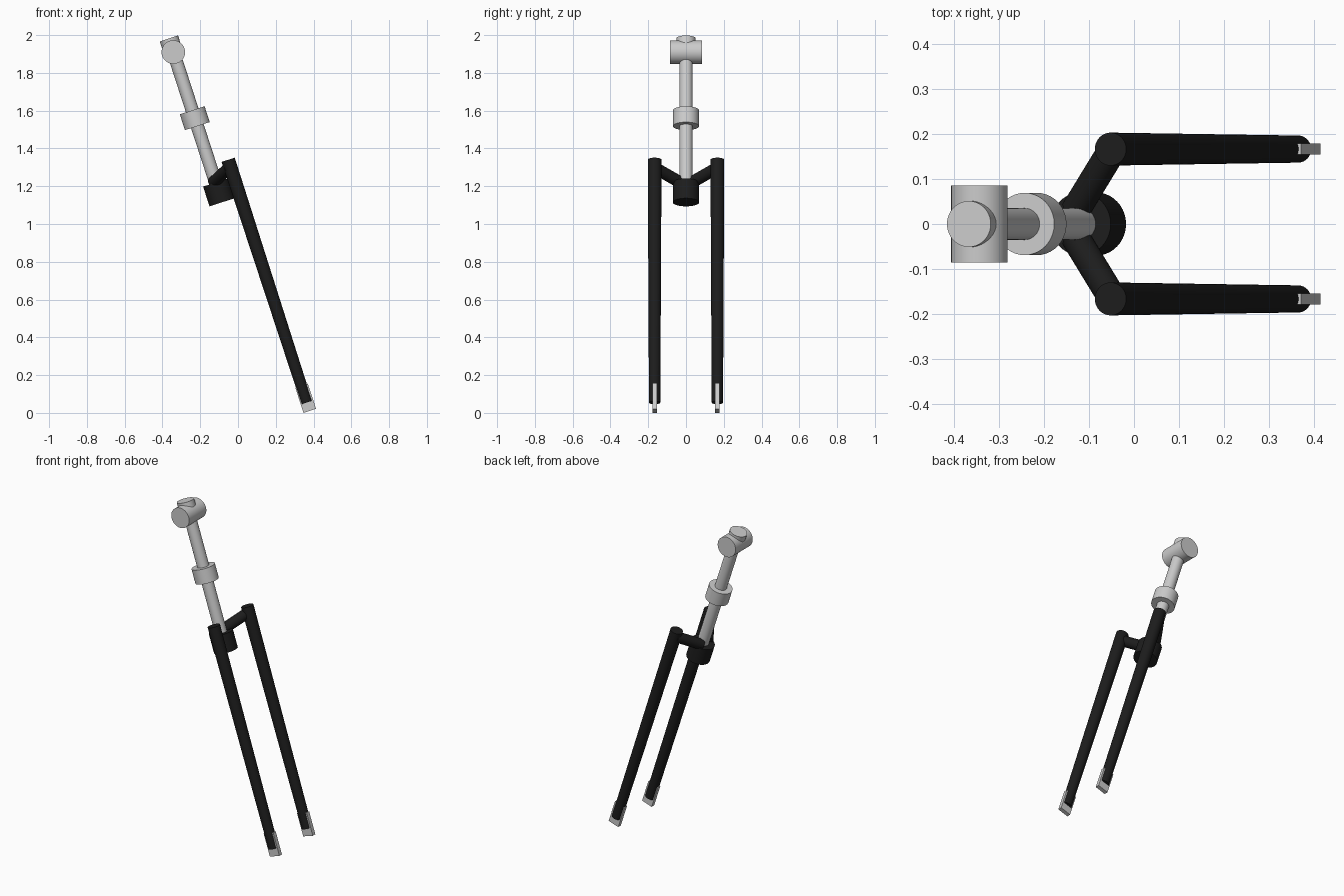
import bpy, math
from mathutils import Vector, Matrix

if "Cube" in bpy.data.objects:
    bpy.data.objects.remove(bpy.data.objects["Cube"])

RAKE = math.radians(18)
UP = Vector((-math.sin(RAKE), 0, math.cos(RAKE)))   # steering axis, pointing up
TOP = Vector((-0.3425, 0, 1.91))                    # centre of the bar clamp


def material(name, rgb):
    m = bpy.data.materials.new(name)
    m.diffuse_color = (*rgb, 1)
    m.use_nodes = True
    m.node_tree.nodes["Principled BSDF"].inputs["Base Color"].default_value = m.diffuse_color
    return m


BLACK = material("matte black", (0.012, 0.012, 0.012))
SILVER = material("light grey", (0.6, 0.6, 0.6))


def tube(name, a, b, r1, r2, mat):
    """Round bar from a (radius r1) to b (radius r2)."""
    a, b = Vector(a), Vector(b)
    d = b - a
    bpy.ops.mesh.primitive_cone_add(vertices=40, radius1=r1, radius2=r2, depth=d.length)
    o = bpy.context.object
    o.name = name
    o.matrix_world = Matrix.Translation((a + b) / 2) @ d.to_track_quat('Z', 'Y').to_matrix().to_4x4()
    o.data.materials.append(mat)
    bpy.ops.object.shade_smooth_by_angle(angle=math.radians(35))
    return o


def on_axis(z):
    """Point on the steering axis at height z."""
    return TOP + UP * ((z - TOP.z) / UP.z)


# Steering column with its collar, bar clamp and cap
tube("steerer", on_axis(1.15), on_axis(1.91), 0.035, 0.035, SILVER)
mid = on_axis(1.56)
tube("headset_collar", mid - UP * 0.044, mid + UP * 0.044, 0.069, 0.069, SILVER)
tube("bar_clamp", TOP - Vector((0, 0.085, 0)), TOP + Vector((0, 0.085, 0)), 0.0625, 0.0625, SILVER)
tube("top_cap", TOP, TOP + UP * 0.076, 0.051, 0.051, SILVER)

# Crown
base = on_axis(1.115)
tube("crown", base, base + UP * 0.11, 0.07, 0.07, BLACK)

# Two legs, each with a crown arm and an axle plate
for side, s in (("left", 1), ("right", -1)):
    y = 0.166 * s
    tube(side + "_leg", (0.364, y, 0.055), (-0.052, y, 1.34), 0.03, 0.0365, BLACK)
    tube(side + "_crown_arm", (-0.13, 0.03 * s, 1.22), (-0.047, y, 1.298), 0.032, 0.032, BLACK)
    bpy.ops.mesh.primitive_cube_add(size=1)
    o = bpy.context.object
    o.name = side + "_axle_plate"
    o.matrix_world = (Matrix.Translation(Vector((0.38, y, 0.0108)) + UP * 0.07)
                      @ Matrix.Rotation(-RAKE, 4, 'Y')
                      @ Matrix.Diagonal((0.07, 0.025, 0.14, 1)))
    o.data.materials.append(SILVER)
